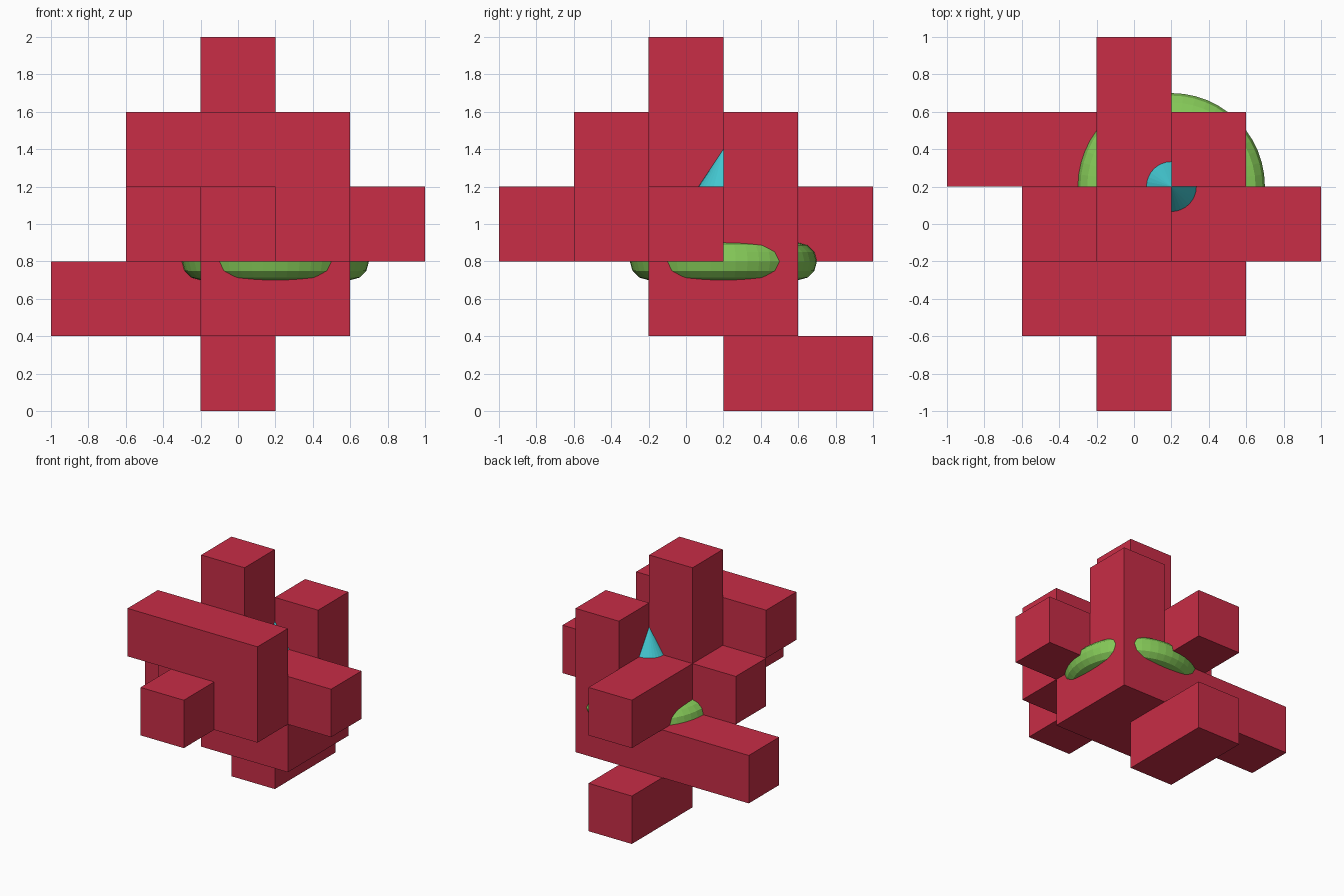
import bpy, bmesh
from itertools import product
from mathutils import Vector

cube = bpy.data.objects.get("Cube")
if cube:
    bpy.data.objects.remove(cube, do_unlink=True)

CELL = 0.4


def material(name, rgb):
    mat = bpy.data.materials.new(name)
    mat.use_nodes = True
    color = (*rgb, 1.0)
    mat.diffuse_color = color
    mat.node_tree.nodes["Principled BSDF"].inputs["Base Color"].default_value = color
    return mat


def make_object(name, bm, mat):
    mesh = bpy.data.meshes.new(name)
    bm.to_mesh(mesh)
    bm.free()
    mesh.materials.append(mat)
    obj = bpy.data.objects.new(name, mesh)
    bpy.context.collection.objects.link(obj)
    return obj


red = material("crimson red", (0.58, 0.026, 0.061))
green = material("leaf green", (0.24, 0.60, 0.10))
cyan = material("bright cyan", (0.055, 0.56, 0.62))

# Bars of the block, each as first and last cell on a five-cell grid
bars = {
    "front_crossbar": ((1, 1, 3), (3, 1, 3)),
    "front_post": ((3, 1, 2), (3, 1, 3)),
    "long_beam": ((2, 0, 2), (2, 4, 2)),
    "side_beam": ((1, 2, 2), (4, 2, 2)),
    "top_column": ((2, 2, 1), (2, 2, 4)),
    "back_bar": ((0, 3, 1), (3, 3, 1)),
    "back_post": ((3, 3, 1), (3, 3, 3)),
    "lower_core": ((2, 2, 1), (3, 3, 1)),
    "foot": ((2, 3, 0), (2, 4, 0)),
}
cells = set()
for low, high in bars.values():
    cells.update(product(*(range(a, b + 1) for a, b in zip(low, high))))

# Skin the union of the bars: one quad wherever a cell meets empty space
bm = bmesh.new()
for cell in cells:
    center = (Vector(cell) - Vector((2, 2, -0.5))) * CELL
    for axis, sign in product(range(3), (-1, 1)):
        normal = Vector()
        normal[axis] = sign
        neighbour = tuple(int(c + n) for c, n in zip(cell, normal))
        if neighbour in cells:
            continue
        u = Vector()
        u[(axis + 1) % 3] = 1
        v = normal.cross(u)
        corners = [normal + u + v, normal - u + v, normal - u - v, normal + u - v]
        bm.faces.new([bm.verts.new(center + c * CELL / 2) for c in corners])
bmesh.ops.remove_doubles(bm, verts=bm.verts, dist=0.001)
bmesh.ops.dissolve_limit(bm, angle_limit=0.01, verts=bm.verts, edges=bm.edges)
make_object("interlocking_block", bm, red)

# Ring around the core
bpy.ops.mesh.primitive_torus_add(location=(0.2, 0.2, 0.8), major_radius=0.4,
                                 minor_radius=0.1, major_segments=48, minor_segments=12)
ring = bpy.context.object
ring.name = "ring"
ring.data.materials.append(green)

# Cone rising out of the core
bpy.ops.mesh.primitive_cone_add(vertices=32, radius1=0.4, depth=0.6, location=(0.2, 0.2, 1.1))
cone = bpy.context.object
cone.name = "cone"
cone.data.materials.append(cyan)
